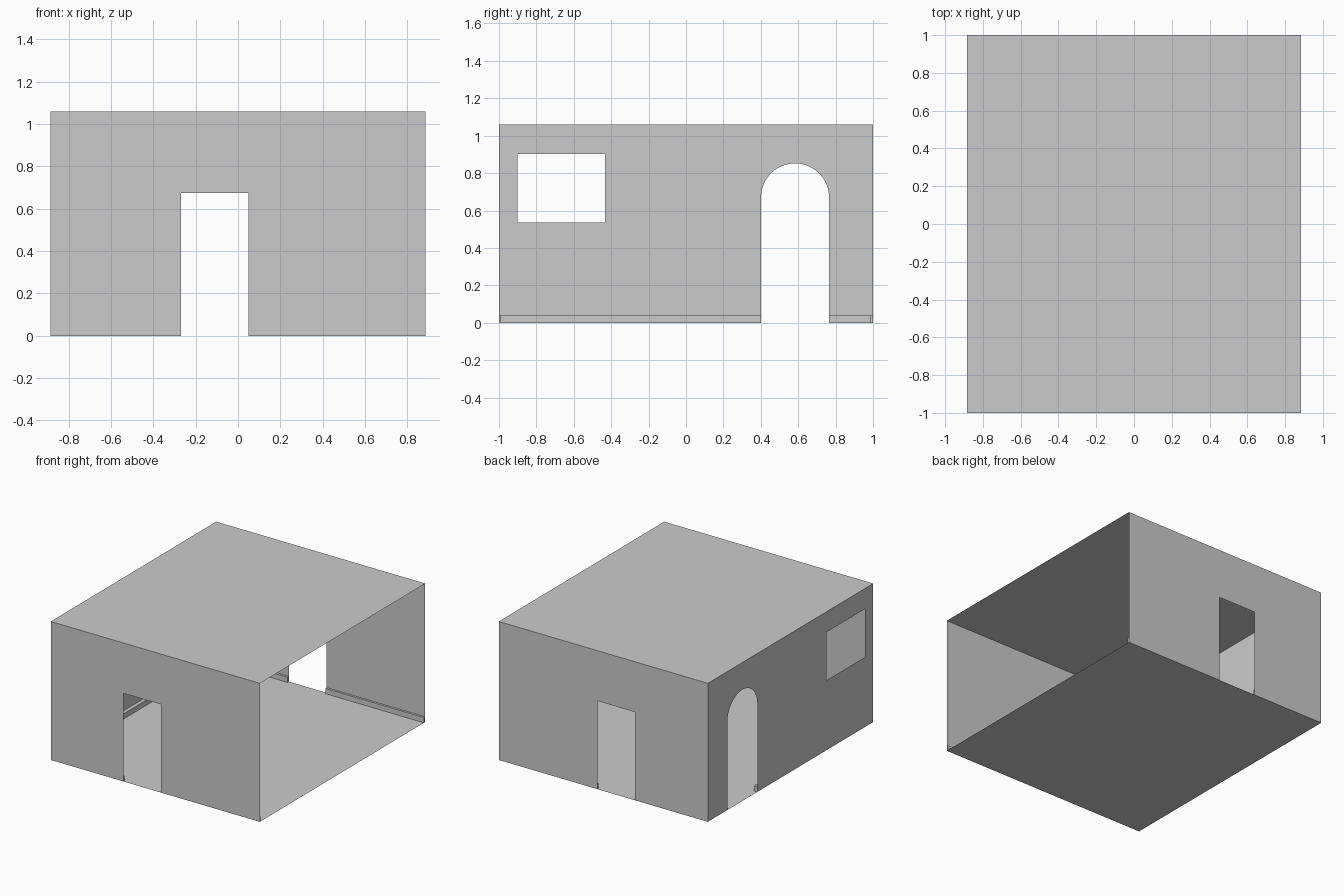
import bpy, bmesh
from math import pi, cos, sin
from mathutils import Vector

if "Cube" in bpy.data.objects:
    bpy.data.objects.remove(bpy.data.objects["Cube"])

W, L, H = 0.885, 1.0, 1.06            # half width, half length, height
DOOR, DOOR_H = (-0.27, 0.05), 0.675
ARCH_Y, ARCH_R, SPRING = 0.583, 0.182, 0.67
BASE_H = 0.04


def finish(name, bm):
    mesh = bpy.data.meshes.new(name)
    bm.to_mesh(mesh)
    bm.free()
    obj = bpy.data.objects.new(name, mesh)
    bpy.context.collection.objects.link(obj)
    return obj


def sheet(name, loops, place, outward):
    """Thin flat panel filled between an outline and any hole loops."""
    bm = bmesh.new()
    for loop in loops:
        vs = [bm.verts.new(place(u, v)) for u, v in loop]
        for a, b in zip(vs, vs[1:] + vs[:1]):
            bm.edges.new((a, b))
    bmesh.ops.triangle_fill(bm, use_beauty=True, edges=bm.edges[:])
    bm.normal_update()
    for f in bm.faces:
        if f.normal.dot(Vector(outward)) < 0:
            f.normal_flip()
    return finish(name, bm)


def rect(u0, u1, v0, v1):
    return [(u0, v0), (u1, v0), (u1, v1), (u0, v1)]


def wall_outline(half, opening):
    """Wall rectangle with a doorway notch cut up from the floor."""
    return [(-half, 0)] + opening + [(half, 0), (half, H), (-half, H)]


def board(name, x0, x1, y0, y1):
    bm = bmesh.new()
    bmesh.ops.create_cube(bm, size=1)
    for v in bm.verts:
        v.co = ((x0 + x1) / 2 + v.co.x * (x1 - x0),
                (y0 + y1) / 2 + v.co.y * (y1 - y0),
                (v.co.z + 0.5) * BASE_H)
    return finish(name, bm)


# Floor and ceiling
plan = [rect(-W, W, -L, L)]
sheet("floor", plan, lambda u, v: (u, v, 0), (0, 0, -1))
sheet("ceiling", plan, lambda u, v: (u, v, H), (0, 0, 1))

# Front and back walls with matching doorways, each with a split skirting board
d0, d1 = DOOR
doorway = [(d0, 0), (d0, DOOR_H), (d1, DOOR_H), (d1, 0)]
for name, s, t in (("front", -1, 0.011), ("back", 1, 0.016)):
    sheet(name + "_wall", [wall_outline(W, doorway)],
          lambda u, v, s=s: (u, s * L, v), (0, s, 0))
    y0, y1 = sorted((s * L, s * (L - t)))
    board(name + "_skirting_left", -W + 0.028, d0, y0, y1)
    board(name + "_skirting_right", d1, W, y0, y1)

# Left wall with arched doorway and window; the right side stays open
N = 24
a0, a1 = ARCH_Y - ARCH_R, ARCH_Y + ARCH_R
arch = [(a0, 0)]
arch += [(ARCH_Y - ARCH_R * cos(pi * i / N), SPRING + ARCH_R * sin(pi * i / N))
         for i in range(N + 1)]
arch += [(a1, 0)]
window = rect(-0.9, -0.433, 0.535, 0.903)
sheet("left_wall", [wall_outline(L, arch), window],
      lambda u, v: (-W, u, v), (-1, 0, 0))
board("left_skirting_front", -W, -W + 0.028, -L + 0.011, a0)
board("left_skirting_back", -W, -W + 0.028, a1, L - 0.016)
